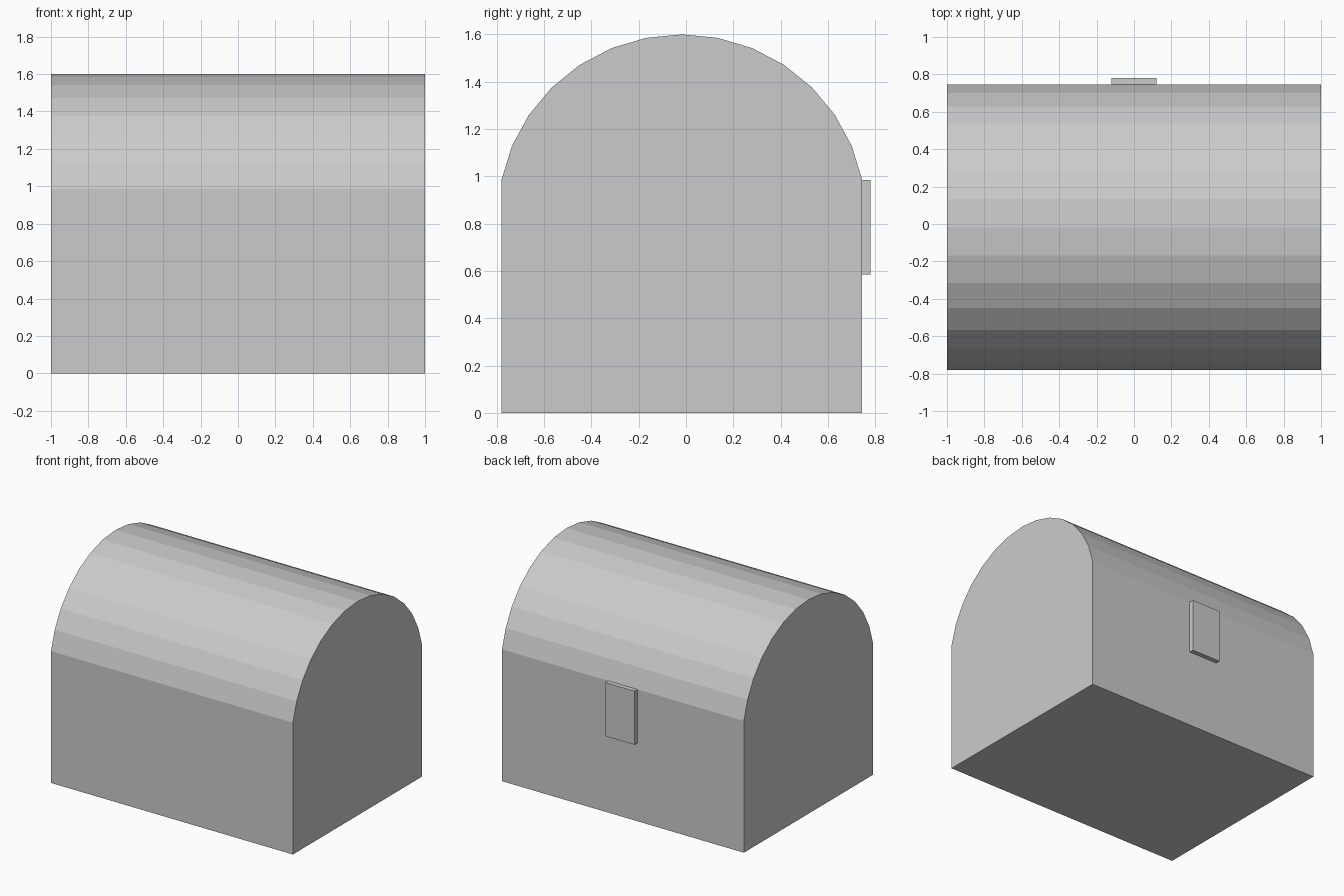
import bpy
import math

if "Cube" in bpy.data.objects:
    bpy.data.objects.remove(bpy.data.objects["Cube"])

HALF_X = 1.0
BACK, FRONT = 0.745, -0.78
SEAM, TOP = 0.985, 1.6


def extrude(name, profile, half_x):
    """Closed prism from a (y, z) outline, extruded along x."""
    n = len(profile)
    verts = [(x, y, z) for x in (-half_x, half_x) for y, z in profile]
    faces = [list(range(n))[::-1], list(range(n, 2 * n))]
    faces += [[i, (i + 1) % n, n + (i + 1) % n, n + i] for i in range(n)]
    mesh = bpy.data.meshes.new(name)
    mesh.from_pydata(verts, [], faces)
    mesh.update()
    obj = bpy.data.objects.new(name, mesh)
    bpy.context.collection.objects.link(obj)
    return obj


def rect(y0, y1, z0, z1):
    return [(y0, z0), (y1, z0), (y1, z1), (y0, z1)]


# Chest body
extrude("chest_body", rect(FRONT, BACK, 0, SEAM), HALF_X)

# Domed lid: 14 facets of a 32-sided round
mid = (FRONT + BACK) / 2
step = math.pi / 16
ry = (BACK - mid) / math.sin(7 * step)
rz = (TOP - SEAM) / (1 - math.cos(7 * step))
arch = [(mid + ry * math.sin(k * step), TOP - rz * (1 - math.cos(k * step)))
        for k in range(7, -8, -1)]
extrude("domed_lid", arch, HALF_X)

# Latch plate
extrude("latch_plate", rect(BACK, 0.78, 0.585, SEAM), 0.12)
